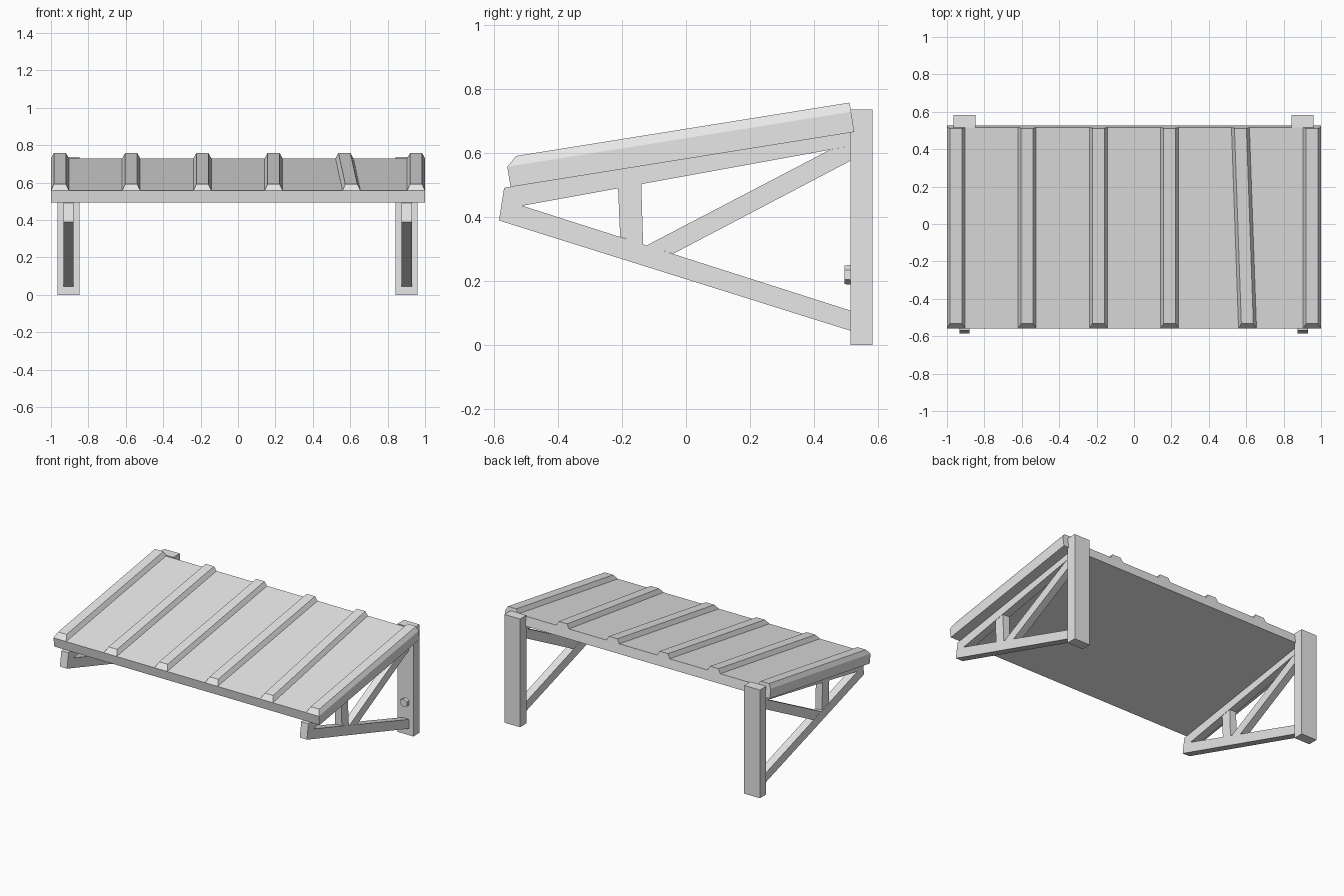
import bpy, bmesh, math
from mathutils import Matrix, Vector

cube = bpy.data.objects.get("Cube")
if cube:
    bpy.data.objects.remove(cube, do_unlink=True)

grey = bpy.data.materials.new("plain grey")
grey.use_nodes = True
grey.diffuse_color = (0.8, 0.8, 0.8, 1)
grey.node_tree.nodes["Principled BSDF"].inputs["Base Color"].default_value = (0.8, 0.8, 0.8, 1)


def loft(name, ring_a, ring_b, matrix=Matrix()):
    """Solid between two matching outlines."""
    bm = bmesh.new()
    a = [bm.verts.new(p) for p in ring_a]
    b = [bm.verts.new(p) for p in ring_b]
    bm.faces.new(a)
    bm.faces.new(b)
    n = len(a)
    for i in range(n):
        j = (i + 1) % n
        bm.faces.new((a[i], a[j], b[j], b[i]))
    bmesh.ops.recalc_face_normals(bm, faces=bm.faces)
    mesh = bpy.data.meshes.new(name)
    bm.to_mesh(mesh)
    bm.free()
    mesh.materials.append(grey)
    obj = bpy.data.objects.new(name, mesh)
    obj.matrix_world = matrix
    bpy.context.collection.objects.link(obj)
    return obj


def timber(name, x, width, profile):
    """Side profile in y and z, extruded across x."""
    h = width / 2
    return loft(name, [(x - h, y, z) for y, z in profile],
                [(x + h, y, z) for y, z in profile])


# Sloping roof frame: origin at the top front edge of the panel
PITCH = math.atan2(0.172, 1.075)
LENGTH, THICK, RIB_H = 1.089, 0.064, 0.029
roof = Matrix.Translation((0, -0.559, 0.558)) @ Matrix.Rotation(PITCH, 4, "X")

# Roof panel
section = [(0, 0), (LENGTH, 0), (LENGTH, -THICK), (0, -THICK)]
loft("roof_panel", [(-1, y, z) for y, z in section],
     [(1, y, z) for y, z in section], roof)


# Roof ribs: tapered sides, chamfered front end, one knocked askew
def rib(name, front_x, back_x):
    half, inset, chamfer = 0.048, 0.016, 0.033

    def corners(w, start, z):
        shift = (back_x - front_x) * start / LENGTH
        fx = front_x + shift
        return [(fx - w, start, z), (fx + w, start, z),
                (back_x + w, LENGTH, z), (back_x - w, LENGTH, z)]

    loft(name, corners(half, 0, 0), corners(half - inset, chamfer, RIB_H), roof)


for i in range(6):
    x = -0.952 + i * 0.3808
    skew = 0.019 if i == 4 else 0
    mid = 0.588 if i == 4 else x
    rib(f"roof_rib_{i + 1}", mid + skew, mid - skew)

# Wall brackets
BEAM = 0.054
for side, x in (("right", -0.906), ("left", 0.902)):
    timber(f"{side}_wall_post", x, 0.118,
           [(0.515, 0), (0.583, 0), (0.583, 0.737), (0.515, 0.737)])
    timber(f"{side}_lower_brace", x, BEAM,
           [(-0.585, 0.39), (0.515, 0.045), (0.515, 0.108),
            (-0.512, 0.436), (-0.569, 0.492)])
    timber(f"{side}_rafter", x, BEAM,
           [(-0.569, 0.492), (-0.512, 0.436), (0.515, 0.623), (0.515, 0.665)])
    timber(f"{side}_diagonal_strut", x, 0.05,
           [(-0.125, 0.311), (-0.04, 0.286), (0.515, 0.577),
            (0.515, 0.623), (0.45, 0.611)])
    timber(f"{side}_upright_strut", x, 0.05,
           [(-0.206, 0.339), (-0.134, 0.314), (-0.14, 0.505), (-0.2125, 0.492)])

    # Hexagonal bolt head on the front of the post
    def hexagon(y, r):
        return [(x + r * math.sin(k * math.pi / 3), y,
                 0.22 + r * math.cos(k * math.pi / 3)) for k in range(6)]

    loft(f"{side}_bolt", hexagon(0.495, 0.029), hexagon(0.516, 0.031))
